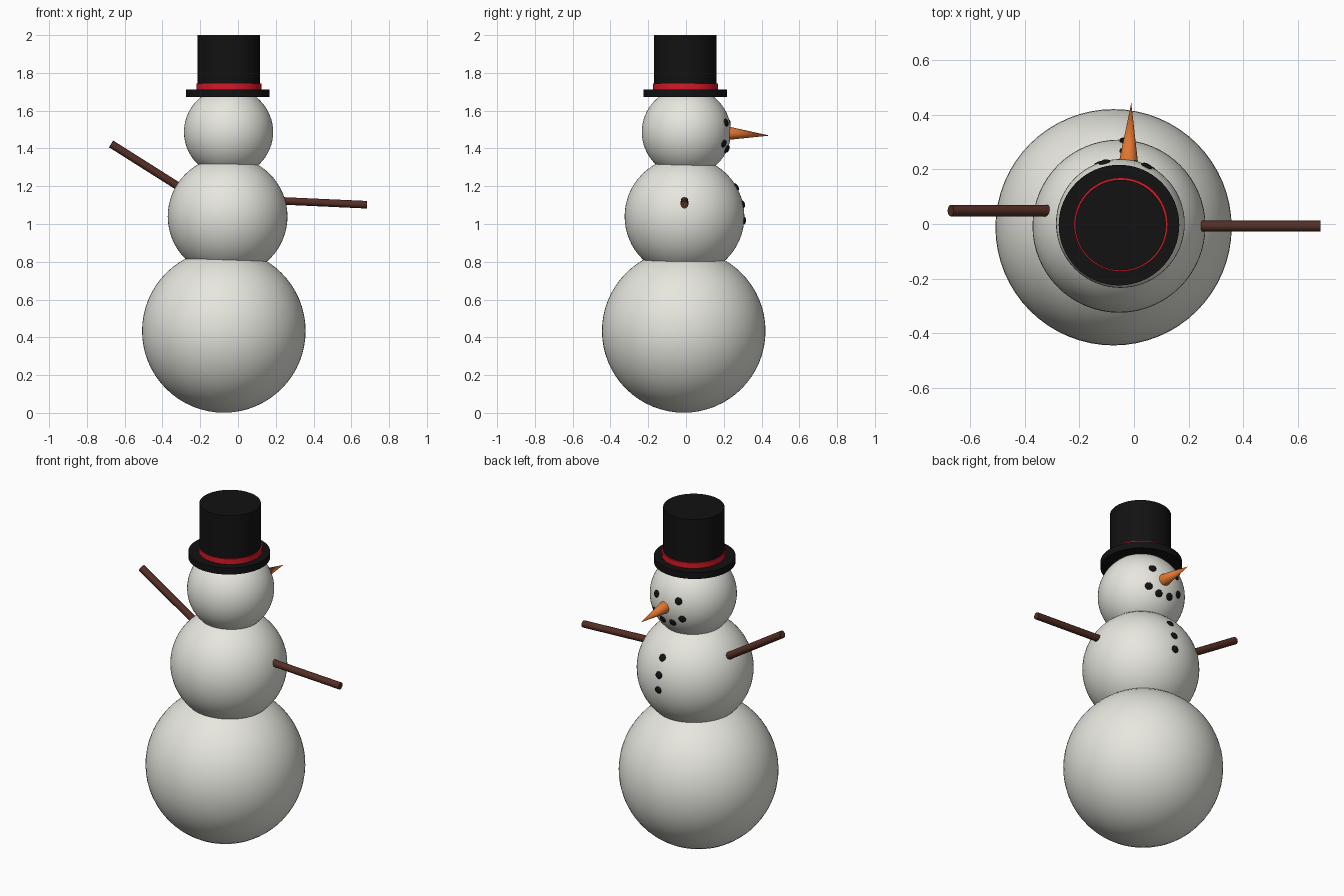
import bpy
from math import radians
from mathutils import Vector

if "Cube" in bpy.data.objects:
    bpy.data.objects.remove(bpy.data.objects["Cube"])


def material(name, rgb):
    m = bpy.data.materials.new(name)
    m.diffuse_color = (*rgb, 1)
    m.use_nodes = True
    m.node_tree.nodes["Principled BSDF"].inputs["Base Color"].default_value = m.diffuse_color
    return m


SNOW = material("snow", (0.8, 0.8, 0.74))
BLACK = material("black", (0.006, 0.006, 0.006))
RED = material("red", (0.7, 0.01, 0.02))
WOOD = material("wood", (0.09, 0.028, 0.018))
ORANGE = material("orange", (0.75, 0.18, 0.03))


def finish(name, mat):
    ob = bpy.context.object
    ob.name = name
    ob.data.materials.append(mat)
    bpy.ops.object.shade_smooth_by_angle(angle=radians(40))
    return ob


def ball(name, centre, r):
    bpy.ops.mesh.primitive_uv_sphere_add(segments=64, ring_count=32, radius=r, location=centre)
    return finish(name, SNOW)


def rod(name, a, b, r1, r2, mat, sides=48):
    """Cylinder or cone running from a to b."""
    a, b = Vector(a), Vector(b)
    d = b - a
    bpy.ops.mesh.primitive_cone_add(vertices=sides, radius1=r1, radius2=r2, depth=d.length,
                                    location=(a + b) / 2,
                                    rotation=d.to_track_quat('Z', 'Y').to_euler())
    return finish(name, mat)


def coal(name, centre, r, x, z):
    """Flattened pebble lying on the face (+y side) of a snowball."""
    c = Vector(centre)
    dx, dz = x - c.x, z - c.z
    n = Vector((dx, (r * r - dx * dx - dz * dz) ** 0.5, dz))
    bpy.ops.mesh.primitive_uv_sphere_add(segments=16, ring_count=8, radius=1, location=c + n,
                                         rotation=n.to_track_quat('Z', 'Y').to_euler())
    bpy.context.object.scale = (0.021, 0.021, 0.01)
    finish(name, BLACK)


# Snowballs
BODY, BODY_R = (-0.055, -0.008, 1.04), 0.317
HEAD, HEAD_R = (-0.05, 0.002, 1.487), 0.236
ball("base_ball", (-0.075, -0.012, 0.434), 0.433)
ball("body_ball", BODY, BODY_R)
ball("head_ball", HEAD, HEAD_R)

# Hat: brim, ribbon, crown
rod("hat_brim", (-0.055, -0.004, 1.672), (-0.055, -0.004, 1.711), 0.221, 0.221, BLACK, 64)
rod("hat_ribbon", (-0.048, -0.002, 1.705), (-0.048, -0.002, 1.743), 0.172, 0.172, RED, 64)
rod("hat_crown", (-0.049, -0.004, 1.705), (-0.049, -0.004, 2.0), 0.166, 0.166, BLACK, 64)

# Stick arms
rod("left_arm", (-0.27, 0.049, 1.17), (-0.672, 0.049, 1.424), 0.021, 0.021, WOOD, 12)
rod("right_arm", (0.2, -0.008, 1.124), (0.683, -0.008, 1.102), 0.02, 0.02, WOOD, 12)

# Carrot nose
rod("nose", (-0.02, 0.232, 1.48), (-0.01, 0.443, 1.468), 0.034, 0.0, ORANGE, 32)

# Eyes, mouth and buttons
for x in (-0.108, 0.046):
    coal("eye", HEAD, HEAD_R, x, 1.537)
for x, z in ((0.063, 1.426), (0.003, 1.396), (-0.066, 1.397), (-0.128, 1.434)):
    coal("mouth_coal", HEAD, HEAD_R, x, z)
for z in (1.196, 1.105, 1.018):
    coal("button", BODY, BODY_R, -0.032, z)
